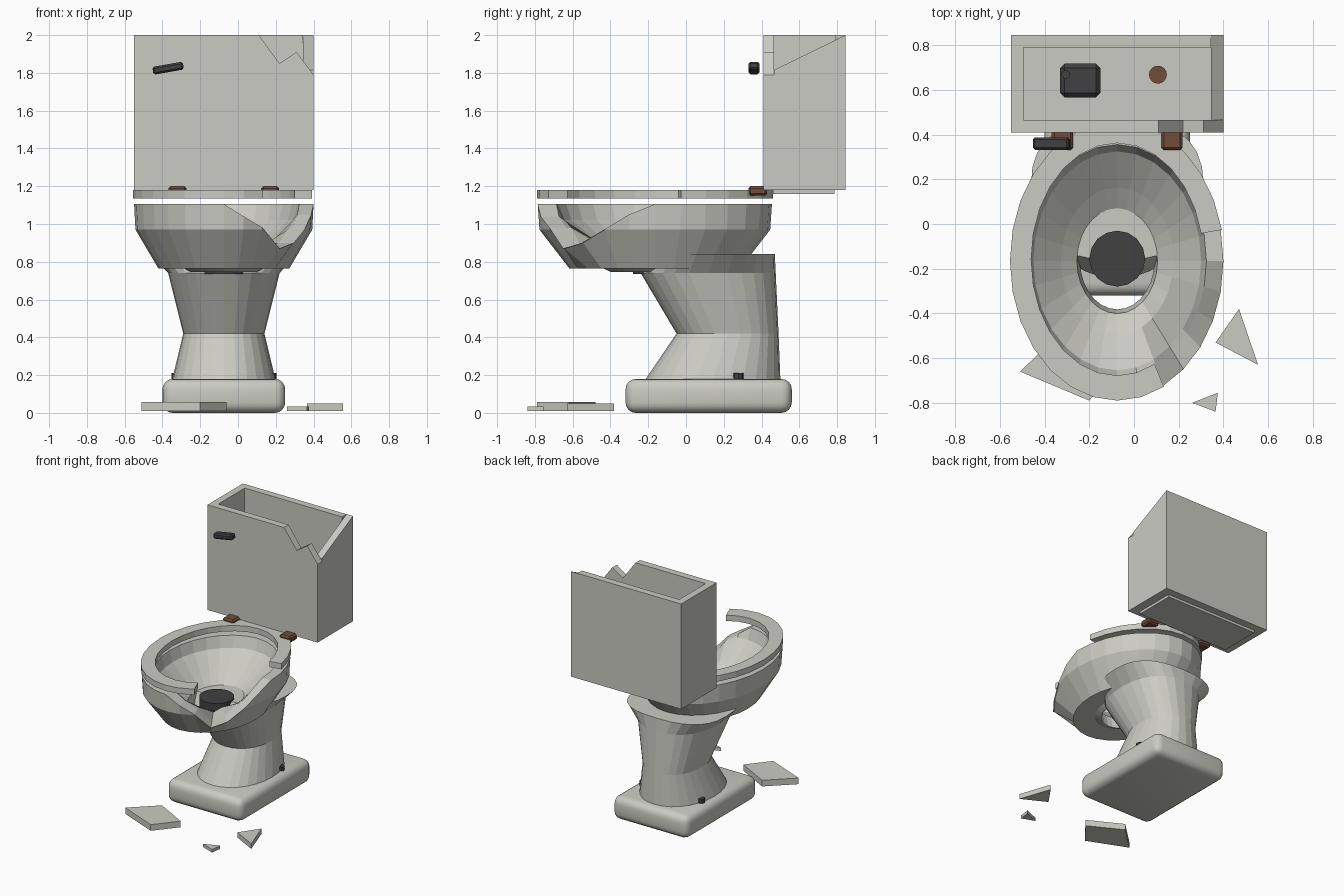
import bpy, bmesh
from math import sin, cos, pi, radians, copysign
from mathutils import Matrix

if "Cube" in bpy.data.objects:
    bpy.data.objects.remove(bpy.data.objects["Cube"], do_unlink=True)

CX, CY = -0.075, -0.165      # centre of the bowl and seat
SEGS = 28


def material(name, rgb):
    m = bpy.data.materials.new(name)
    m.use_nodes = True
    m.diffuse_color = (*rgb, 1)
    m.node_tree.nodes["Principled BSDF"].inputs["Base Color"].default_value = (*rgb, 1)
    return m


ceramic = material("ceramic", (0.60, 0.60, 0.55))
rust = material("rust brown", (0.17, 0.075, 0.042))
dark = material("dark metal", (0.052, 0.052, 0.055))


def finish(name, bm, mat):
    bmesh.ops.recalc_face_normals(bm, faces=bm.faces)
    me = bpy.data.meshes.new(name)
    bm.to_mesh(me)
    bm.free()
    ob = bpy.data.objects.new(name, me)
    bpy.context.scene.collection.objects.link(ob)
    me.materials.append(mat)
    return ob


def loft(bm, rings, closed=True, loop=False, caps=True):
    """Skin a list of point rings; loop joins the last ring to the first."""
    vs = [[bm.verts.new(p) for p in r] for r in rings]
    n = len(vs[0])
    pairs = list(zip(vs, vs[1:])) + ([(vs[-1], vs[0])] if loop else [])
    for a, b in pairs:
        for i in range(n if closed else n - 1):
            j = (i + 1) % n
            bm.faces.new((a[i], a[j], b[j], b[i]))
    if caps:
        bm.faces.new(vs[0])
        bm.faces.new(vs[-1])


def prism(bm, pts, axis, lo, hi):
    """Extrude a 2D outline along axis 0, 1 or 2."""
    def place(p, h):
        q = list(p)
        q.insert(axis, h)
        return q
    loft(bm, [[place(p, h) for p in pts] for h in (lo, hi)])


def rect(x0, x1, y0, y1):
    return [(x0, y0), (x1, y0), (x1, y1), (x0, y1)]


def box(name, x, y, z, mat, bevel=0, segments=1):
    bm = bmesh.new()
    prism(bm, rect(*x, *y), 2, *z)
    if bevel:
        bmesh.ops.bevel(bm, geom=bm.edges[:], offset=bevel, segments=segments,
                        profile=0.5, affect='EDGES')
    return finish(name, bm, mat)


def cylinder(name, x, y, z, r, mat, n=16):
    bm = bmesh.new()
    prism(bm, [(x + r * cos(2 * pi * i / n), y + r * sin(2 * pi * i / n))
               for i in range(n)], 2, *z)
    return finish(name, bm, mat)


def oval(cx, cy, rx, ry, z, n=2.0, segs=SEGS):
    def power(v):
        return copysign(abs(v) ** (2 / n), v)
    return [(cx + rx * power(cos(2 * pi * i / segs)),
             cy + ry * power(sin(2 * pi * i / segs)), z) for i in range(segs)]


# Foot: rounded slab
foot = box("foot", (-0.40, 0.25), (-0.32, 0.56), (0, 0.18), ceramic, 0.055, 4)
bpy.context.view_layer.objects.active = foot
foot.select_set(True)
bpy.ops.object.shade_smooth_by_angle(angle=radians(40))
foot.select_set(False)

# Pedestal: waisted column (height, front, back, half width, squareness)
bm = bmesh.new()
loft(bm, [oval(CX, (f + b) / 2, w, (b - f) / 2, z, n) for z, f, b, w, n in (
    (0.17, -0.22, 0.50, 0.275, 2.1), (0.42, -0.05, 0.49, 0.215, 2.2),
    (0.74, -0.24, 0.475, 0.295, 2.4), (0.84, -0.16, 0.47, 0.387, 2.6))])
finish("pedestal", bm, ceramic)

# Bowl: closed shell (height, scale), with the rim broken away at front left
break_height = {27: 1.05, 26: 0.97, 25: 0.90, 24: 0.87, 23: 0.98, 22: 1.04}
bm = bmesh.new()
rings = []
for z, s in ((0.745, 0.37), (0.765, 0.44), (0.765, 0.73), (0.97, 0.985), (1.105, 1.0),
             (1.105, 0.84), (1.02, 0.79), (0.90, 0.53), (0.84, 0.38), (0.745, 0.35)):
    ring = oval(CX, CY, 0.475 * s, 0.62 * s, z)
    rings.append([(x, y, min(h, break_height.get(i, h)))
                  for i, (x, y, h) in enumerate(ring)])
loft(bm, rings, loop=True, caps=False)
finish("bowl", bm, ceramic)
cylinder("drain", CX, -0.155, (0.735, 0.85), 0.125, dark)

# Seat: flat ring with a missing arc
bm = bmesh.new()
section = []
for i in range(1, 24):
    a = 2 * pi * i / SEGS
    section.append([(CX + rx * cos(a), CY + off + ry * sin(a), z) for rx, ry, off, z in (
        (0.48, 0.625, 0, 1.135), (0.48, 0.625, 0, 1.18),
        (0.385, 0.52, 0.007, 1.18), (0.385, 0.52, 0.007, 1.135))])
loft(bm, section)
finish("seat", bm, ceramic)

# Hinges and floor bolts, mirrored about the bowl centre
for side, s in (("right", -1), ("left", 1)):
    hx = CX + s * 0.245
    box(side + "_hinge", (hx - 0.048, hx + 0.048), (0.33, 0.43), (1.15, 1.2), rust, 0.012)
    cylinder(side + "_bolt", CX + s * 0.25, 0.277, (0.17, 0.212), 0.028, dark, 8)

# Tank: four walls and a floor, with the front left corner snapped off
X0, X1, Y0, Y1, Z0, Z1, T = -0.55, 0.40, 0.41, 0.845, 1.18, 2.0, 0.055
bm = bmesh.new()
prism(bm, [(X0, Z0), (X1, Z0), (X1, 1.79), (0.31, 1.91), (0.22, 1.85), (0.11, Z1), (X0, Z1)],
      1, Y0, Y0 + T)
prism(bm, [(Y0 + T, Z0), (Y1, Z0), (Y1, Z1), (Y0 + T, 1.815)], 0, X1 - T, X1)
prism(bm, rect(X0, X0 + T, Y0 + T, Y1), 2, Z0, Z1)
prism(bm, rect(X0 + T, X1 - T, Y1 - T, Y1), 2, Z0, Z1)
prism(bm, rect(X0 + T, X1 - T, Y0 + T, Y1 - T), 2, Z0, Z0 + T)
finish("tank", bm, ceramic)
box("tank_gasket_plate", (-0.48, 0.33), (0.46, 0.785), (1.16, 1.18), ceramic)

# Tank fittings
box("float", (-0.33, -0.15), (0.567, 0.717), (1.23, 1.36), dark, 0.02)
cylinder("float_rod", -0.305, 0.668, (1.35, 1.40), 0.02, dark, 12)
cylinder("flush_valve", 0.107, 0.668, (1.23, 1.40), 0.04, rust)

# Flush handle, tilted
handle = box("flush_handle", (-0.082, 0.082), (-0.028, 0.028), (-0.021, 0.021), dark, 0.01)
handle.data.transform(Matrix.Translation((-0.37, 0.36, 1.825)) @ Matrix.Rotation(radians(-10), 4, 'Y'))

# Broken pieces lying on the ground
for name, top, pts in (
        ("large_shard", 0.058, [(-0.51, -0.66), (-0.20, -0.79), (-0.06, -0.62), (-0.32, -0.48)]),
        ("medium_shard", 0.05, [(0.365, -0.53), (0.555, -0.63), (0.47, -0.38)]),
        ("small_shard", 0.035, [(0.26, -0.80), (0.365, -0.84), (0.375, -0.755)])):
    bm = bmesh.new()
    prism(bm, pts, 2, 0.01, top)
    finish(name, bm, ceramic)
